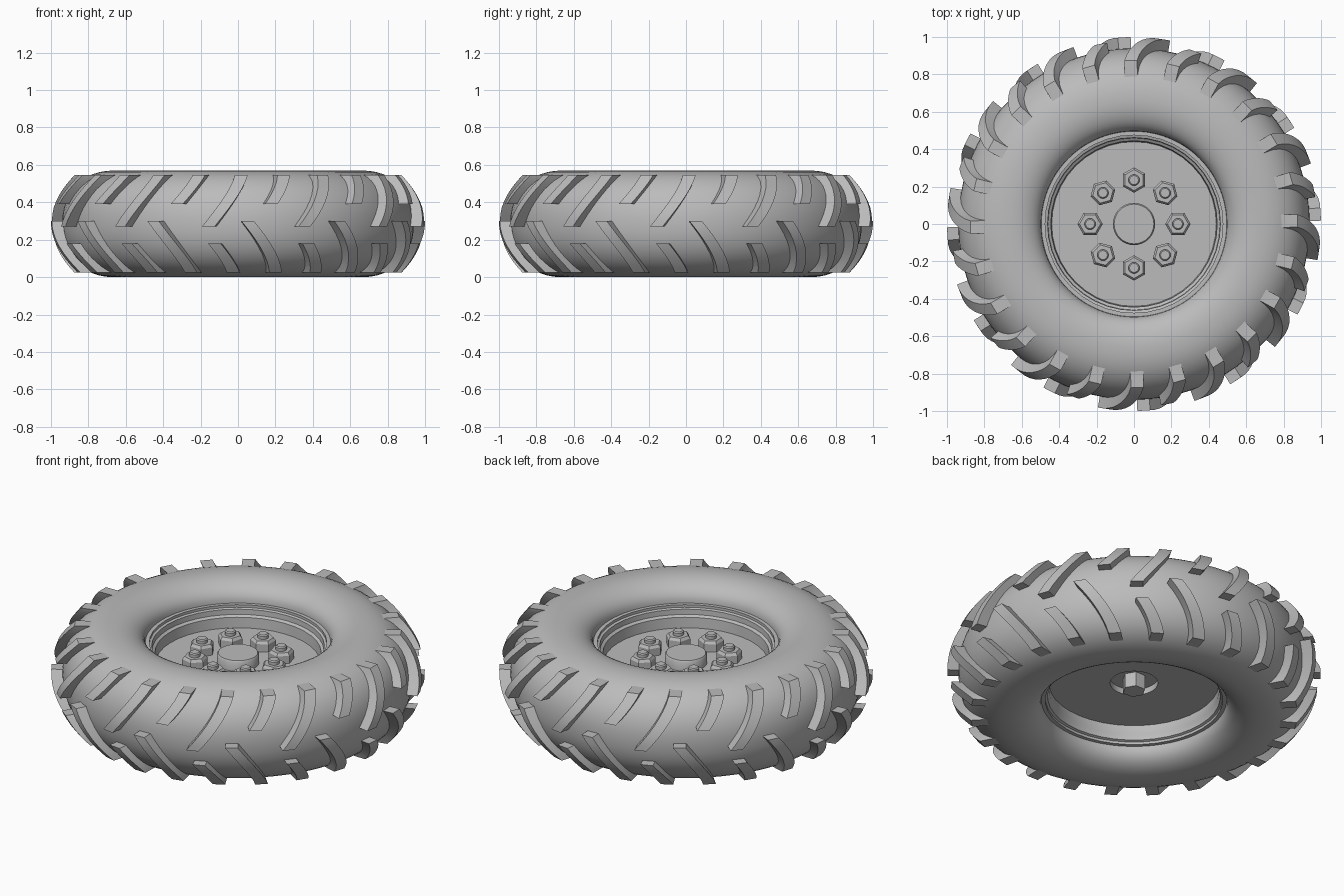
import bpy, bmesh, math
from math import sin, cos, pi

cube = bpy.data.objects.get("Cube")
if cube:
    bpy.data.objects.remove(cube)

grey = bpy.data.materials.new("plain_grey")
grey.use_nodes = True
GREY = (0.5, 0.5, 0.5, 1)
grey.diffuse_color = GREY
grey.node_tree.nodes["Principled BSDF"].inputs["Base Color"].default_value = GREY

MID = 0.285       # half height of the tyre
CROWN = 0.66      # radius where the sidewall is highest
BULGE = 0.28      # from there out to the tread
POWER = 2.2       # squareness of the tyre section


def finish(name, bm, angle=35):
    bmesh.ops.recalc_face_normals(bm, faces=bm.faces)
    mesh = bpy.data.meshes.new(name)
    bm.to_mesh(mesh)
    bm.free()
    mesh.materials.append(grey)
    ob = bpy.data.objects.new(name, mesh)
    bpy.context.collection.objects.link(ob)
    bpy.ops.object.select_all(action='DESELECT')
    ob.select_set(True)
    bpy.context.view_layer.objects.active = ob
    bpy.ops.object.shade_smooth_by_angle(angle=math.radians(angle))
    return ob


def lathe(name, profile, sides, closed=False, angle=35):
    """Revolve (radius, height) points about the vertical axis."""
    bm = bmesh.new()
    verts = [bm.verts.new((r, 0, z)) for r, z in profile]
    pairs = list(zip(verts, verts[1:]))
    if closed:
        pairs.append((verts[-1], verts[0]))
    edges = [bm.edges.new(p) for p in pairs]
    bmesh.ops.spin(bm, geom=verts + edges, cent=(0, 0, 0), axis=(0, 0, 1),
                   angle=2 * pi, steps=sides)
    bmesh.ops.remove_doubles(bm, verts=bm.verts, dist=0.0001)
    return finish(name, bm, angle)


# Tyre carcass: rounded tread and sidewalls, rolled in to the bead
half = []
for i in range(13):
    a = i / 12 * pi / 2
    half.append((CROWN + BULGE * cos(a) ** (2 / POWER), MID * sin(a) ** (2 / POWER)))
for i in range(1, 9):
    a = i / 8 * pi / 2
    half.append((CROWN - 0.165 * sin(a), 0.17 + 0.115 * cos(a) ** 0.9))
section = [(r, MID - z) for r, z in reversed(half[1:])] + [(r, MID + z) for r, z in half]
lathe("tyre", section, 80, closed=True, angle=50)


# Tread lugs: two rows of curved bars, alternating long and short
def lug_row(name, side, start, long_first):
    bm = bmesh.new()
    steps = 8
    for n in range(24):
        is_long = (n % 2 == 0) == long_first
        end, sweep = (-0.015, 0.18) if is_long else (0.105, 0.10)
        rings = []
        for i in range(steps + 1):
            t = i / steps
            h = 0.26 + (end - 0.26) * t
            body = CROWN + BULGE * (1 - (abs(h) / MID) ** POWER) ** (1 / POWER)
            outer = 1 - 0.125 * (h / 0.26) ** 2
            turn = start + n * pi / 12 - sweep * t ** 1.25
            ring = []
            for r, w in ((body - 0.025, -1), (outer, -1), (outer, 1), (body - 0.025, 1)):
                a = turn + w * 0.034 / r
                ring.append(bm.verts.new((r * cos(a), r * sin(a), MID + side * h)))
            rings.append(ring)
        for lo, hi in zip(rings, rings[1:]):
            for k in range(4):
                m = (k + 1) % 4
                bm.faces.new((lo[k], lo[m], hi[m], hi[k]))
        bm.faces.new(rings[0])
        bm.faces.new(rings[-1])
    finish(name, bm)


lug_row("upper_lugs", 1, -pi / 2 + 0.02, True)
lug_row("lower_lugs", -1, -pi / 2 - 0.03, False)

# Wheel rim: stepped lip, centre disc and recess underneath
rim = [(0, 0.34), (0.44, 0.34), (0.445, 0.40), (0.46, 0.41), (0.462, 0.44),
       (0.475, 0.445), (0.475, 0.46), (0.498, 0.46), (0.498, 0.11),
       (0.475, 0.11), (0.475, 0.125), (0.462, 0.13), (0.46, 0.16),
       (0.455, 0.17), (0.455, 0.215), (0.128, 0.215), (0.128, 0.25), (0, 0.25)]
lathe("rim", rim, 40)

# Hub cap on top and axle bolt below
lathe("hub_cap", [(0, 0.33), (0.113, 0.33), (0.113, 0.39), (0.106, 0.4), (0, 0.4)], 32)
lathe("axle_bolt", [(0, 0.26), (0.062, 0.26), (0.062, 0.165), (0, 0.165)], 6)

# Ring of eight wheel nuts with studs
for n in range(8):
    a = n * pi / 4
    place = (0.235 * cos(a), 0.235 * sin(a), 0)
    nut = lathe("wheel_nut", [(0, 0.33), (0.068, 0.33), (0.068, 0.385),
                              (0.056, 0.4), (0, 0.4)], 6, angle=20)
    stud = lathe("wheel_stud", [(0, 0.39), (0.03, 0.39), (0.03, 0.418),
                                (0.024, 0.424), (0, 0.424)], 16)
    for part in (nut, stud):
        part.location = place
        part.rotation_euler.z = a
